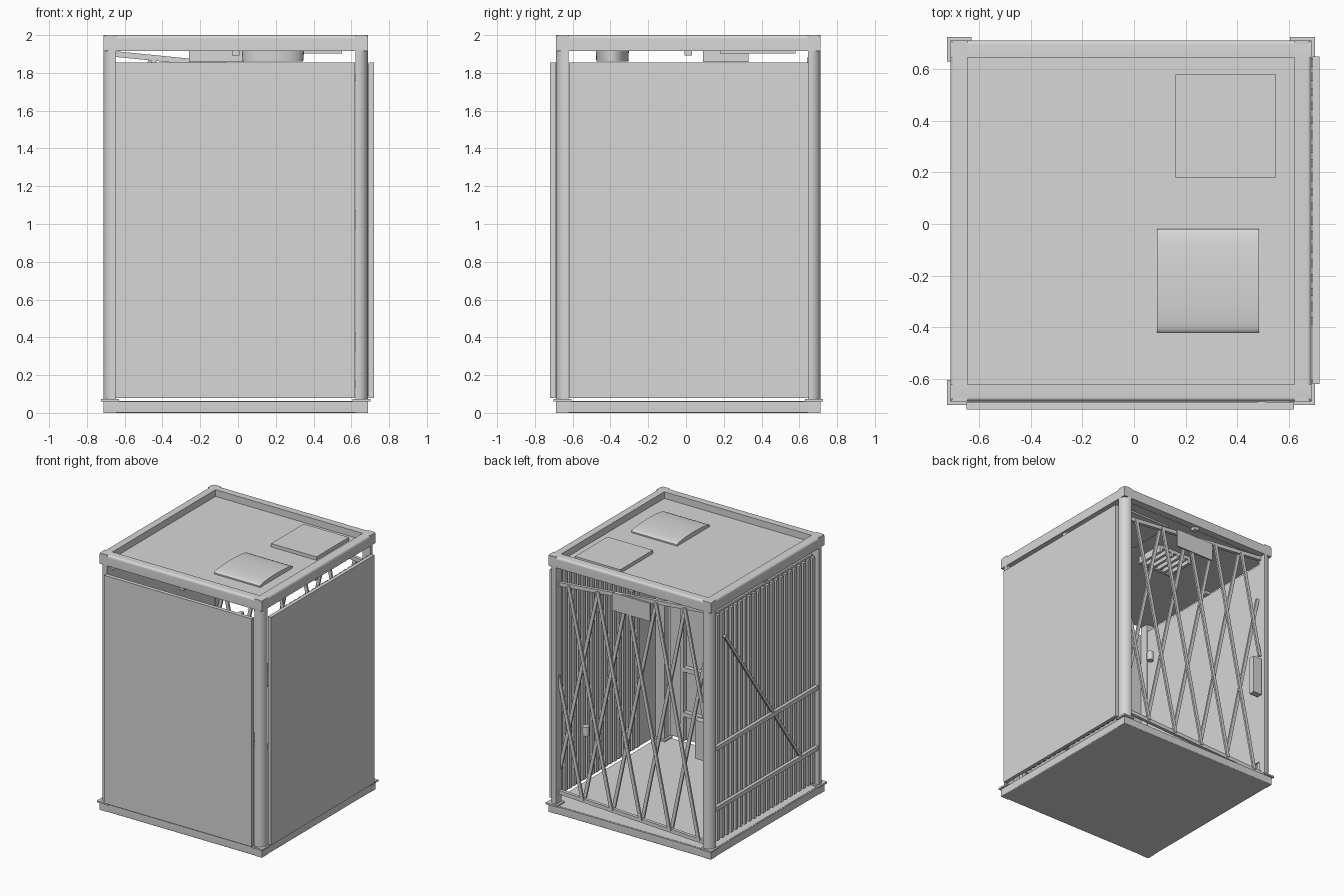
import bpy, bmesh, math
from mathutils import Vector

cube = bpy.data.objects.get("Cube")
if cube:
    bpy.data.objects.remove(cube, do_unlink=True)

steel = bpy.data.materials.new("grey steel")
steel.use_nodes = True
GREY = (0.68, 0.68, 0.68, 1)
steel.diffuse_color = GREY
steel.node_tree.nodes["Principled BSDF"].inputs["Base Color"].default_value = GREY

CX, CY = -0.012, 0.012      # centre of the frame
HALF, W = 0.70, 0.066       # frame half width, tube width
IN = HALF - W


def finish(name, bm, smooth=False):
    bmesh.ops.recalc_face_normals(bm, faces=bm.faces)
    mesh = bpy.data.meshes.new(name)
    bm.to_mesh(mesh)
    bm.free()
    mesh.materials.append(steel)
    ob = bpy.data.objects.new(name, mesh)
    bpy.context.collection.objects.link(ob)
    if smooth:
        bpy.ops.object.select_all(action='DESELECT')
        ob.select_set(True)
        bpy.context.view_layer.objects.active = ob
        bpy.ops.object.shade_smooth_by_angle()
    return ob


def add_box(bm, lo, hi):
    lo, hi = Vector(lo), Vector(hi)
    for v in bmesh.ops.create_cube(bm, size=1)["verts"]:
        v.co = (lo + hi) / 2 + v.co * (hi - lo)


def box(name, lo, hi):
    bm = bmesh.new()
    add_box(bm, lo, hi)
    return finish(name, bm)


def add_bar(bm, a, b, width, depth):
    """Flat bar from a to b; width lies across it, depth along the third axis."""
    a, b = Vector(a), Vector(b)
    d = (b - a).normalized()
    thick = Vector((0, 1, 0)) if abs(a.y - b.y) < 1e-6 else Vector((1, 0, 0))
    side = d.cross(thick).normalized()
    for v in bmesh.ops.create_cube(bm, size=1)["verts"]:
        c = v.co.copy()
        v.co = (a + b) / 2 + d * c.z * (b - a).length + side * c.x * width + thick * c.y * depth


def prism(name, profile, place, t0, t1):
    """Extrude a profile; place(u, v, t) turns it into a position."""
    bm = bmesh.new()
    rings = [[bm.verts.new(place(u, v, t)) for u, v in profile] for t in (t0, t1)]
    n = len(profile)
    for i in range(n):
        j = (i + 1) % n
        bm.faces.new((rings[0][i], rings[0][j], rings[1][j], rings[1][i]))
    for ring in rings:
        bm.faces.new(ring)
    return finish(name, bm, True)


def tube_section(r):
    """Square section whose outer corner has radius r."""
    arc = [(W - r + r * math.cos(k * math.pi / 16), W - r + r * math.sin(k * math.pi / 16))
           for k in range(9)]
    return [(0, 0), (W, 0)] + arc + [(0, W)]


# Corner posts with foot flanges
for sx in (-1, 1):
    for sy in (-1, 1):
        tag = ("left" if sx > 0 else "right") + ("_front" if sy < 0 else "_back")
        prism("post_" + tag, tube_section(0.055),
              lambda u, v, t: (CX + sx * (IN + u), CY + sy * (IN + v), t), 0.05, 1.93)
        px, py = CX + sx * 0.665, CY + sy * 0.665
        box("foot_flange_" + tag, (px - 0.048, py - 0.048, 0.06), (px + 0.048, py + 0.048, 0.073))

# Top and bottom beams
for s in (-1, 1):
    ytag, xtag = ("back", "left") if s > 0 else ("front", "right")
    top = lambda v: 1.917 + v * 0.083 / W
    low = lambda v: 0.06 - v * 0.06 / W
    for level, z, r in (("top", top, 0.016), ("bottom", low, 0.006)):
        prism(f"{level}_beam_{ytag}", tube_section(r),
              lambda u, v, t: (CX + t, CY + s * (IN + u), z(v)), -HALF, HALF)
        prism(f"{level}_beam_{xtag}", tube_section(r),
              lambda u, v, t: (CX + s * (IN + u), CY + t, z(v)), -HALF, HALF)

# Floor and roof
box("floor", (CX - 0.69, CY - 0.69, 0.0), (CX + 0.69, CY + 0.69, 0.062))
box("roof", (CX - 0.645, CY - 0.645, 1.915), (CX + 0.645, CY + 0.645, 1.948))
box("roof_hatch", (0.16, 0.18, 1.902), (0.55, 0.58, 1.975))

# Gently curved roof vent
arch = [(-0.2 * math.cos(k * math.pi / 16), 0.012 + 0.024 * math.sin(k * math.pi / 16))
        for k in range(17)]
prism("roof_vent", [(0.2, 0), (-0.2, 0)] + arch,
      lambda u, v, t: (t, -0.22 + u, 1.946 + v), 0.09, 0.485)

# Small brackets under the top beams
for s in (-1, 1):
    box("bracket_y", (CX - 0.02, CY + s * 0.665 - 0.02, 1.892), (CX + 0.02, CY + s * 0.665 + 0.02, 1.925))
    box("bracket_x", (CX + s * 0.665 - 0.02, CY - 0.02, 1.892), (CX + s * 0.665 + 0.02, CY + 0.02, 1.925))

# Ceiling grille and lamp
bm = bmesh.new()
add_box(bm, (-0.26, 0.09, 1.89), (0.03, 0.33, 1.917))
for k in range(6):
    x = -0.26 + k * 0.0536
    add_box(bm, (x, 0.09, 1.858), (x + 0.022, 0.33, 1.892))
add_box(bm, (-0.26, 0.09, 1.858), (0.03, 0.11, 1.892))
finish("ceiling_grille", bm)
bm = bmesh.new()
bmesh.ops.create_cone(bm, cap_ends=True, segments=32, radius1=0.16, radius2=0.165, depth=0.056)
for v in bm.verts:
    v.co = Vector((0.185 + v.co.x, -0.39 + v.co.y * 0.53, 1.888 + v.co.z))
finish("ceiling_lamp", bm, True)

# Wall panels
Z0, Z1 = 0.08, 1.855
box("front_panel", (-0.65, -0.72, Z0), (0.62, -0.69, Z1))
box("left_panel", (0.692, -0.62, Z0), (0.72, 0.65, Z1))
box("right_panel", (-0.66, -0.62, 0.2), (-0.648, 0.645, Z1))

# Fine ribs on the side panels
PITCH, RIB = 0.0555, 0.03
for name, x0, x1, first in (("right_panel_ribs", -0.682, -0.658, 0),
                            ("left_panel_ribs", 0.674, 0.694, 4)):
    bm = bmesh.new()
    for k in range(first, 23):
        y = -0.612 + k * PITCH
        add_box(bm, (x0, y, Z0 + 0.01), (x1, y + RIB, Z1 - 0.01))
    finish(name, bm)

# Rails and diagonal brace on the outside of the right wall
bm = bmesh.new()
for z in (0.36, 0.83):
    add_box(bm, (-0.706, -0.62, z - 0.017), (-0.68, 0.645, z + 0.017))
finish("right_wall_rails", bm)
bm = bmesh.new()
add_bar(bm, (-0.69, 0.51, 1.66), (-0.69, -0.43, 0.36), 0.022, 0.015)
finish("right_wall_brace", bm)

# Rails inside the front wall
bm = bmesh.new()
for z in (0.29, 0.64):
    add_box(bm, (-0.63, -0.69, z - 0.018), (0.5, -0.655, z + 0.018))
add_box(bm, (0.48, -0.69, Z0), (0.51, -0.655, Z1))
finish("front_wall_rails", bm)

# Folding gate across the back: crooked rails and crossed flat bars
GY, EDGE = 0.66, 0.63
top_z = lambda x: 1.835 - 0.1 * x
low_z = lambda x: 0.125 + 0.045 * x
for name, z in (("gate_top_rail", top_z), ("gate_bottom_rail", low_z)):
    bm = bmesh.new()
    add_bar(bm, (-0.645, GY, z(-0.645)), (0.645, GY, z(0.645)), 0.03, 0.025)
    finish(name, bm)
bm = bmesh.new()
SPAN = 0.37
for k in range(-1, 7):
    foot = 0.67 - 0.25 * k
    for s in (-1, 1):
        # keep the part of each bar that lies inside the opening
        ts = [0.0, 1.0]
        for lim in (-EDGE, EDGE):
            ts.append(min(1, max(0, (lim - foot) * s / SPAN)))
        inside = [t for t in ts if abs(foot + s * SPAN * t) <= EDGE + 1e-4]
        if not inside or max(inside) - min(inside) < 0.3:
            continue
        ends = []
        for t in (min(inside), max(inside)):
            x = foot + s * SPAN * t
            ends.append((x, GY + s * 0.012, low_z(x) + t * (top_z(x) - low_z(x))))
        add_bar(bm, ends[0], ends[1], 0.026, 0.014)
finish("gate_lattice", bm)
box("gate_plate", (-0.17, 0.672, 1.7), (0.16, 0.685, 1.84))
box("gate_latch", (-0.635, 0.64, 0.74), (-0.56, 0.69, 1.04))

# Gate knob
bm = bmesh.new()
bmesh.ops.create_cone(bm, cap_ends=True, segments=16, radius1=0.025, radius2=0.025, depth=0.07)
for v in bm.verts:
    v.co += Vector((0.4, 0.66, 0.69))
finish("gate_knob", bm, True)
